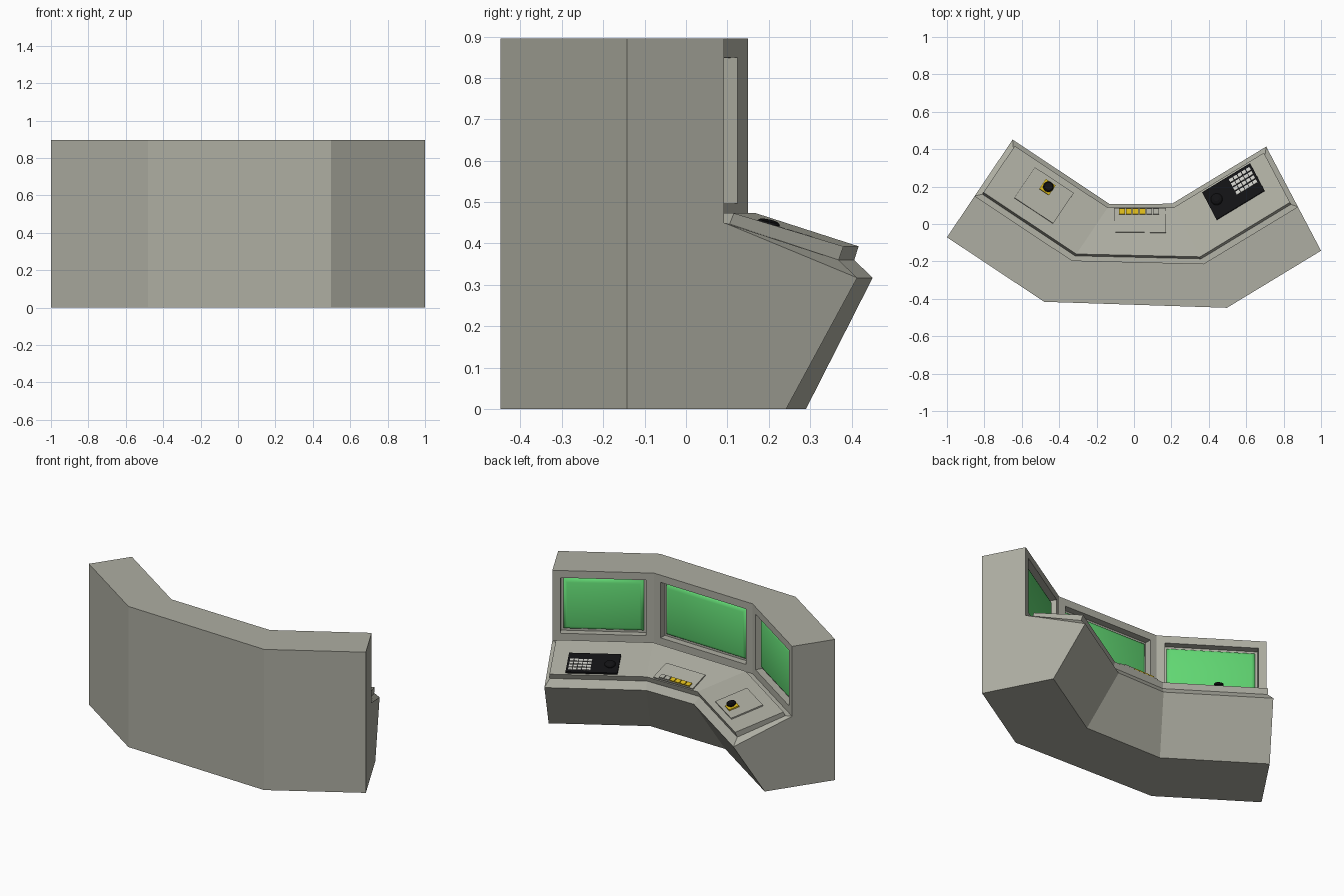
import bpy, bmesh, math
from mathutils import Vector

if "Cube" in bpy.data.objects:
    bpy.data.objects.remove(bpy.data.objects["Cube"])


def material(name, rgb):
    m = bpy.data.materials.new(name)
    m.diffuse_color = (*rgb, 1)
    m.use_nodes = True
    m.node_tree.nodes["Principled BSDF"].inputs["Base Color"].default_value = m.diffuse_color
    return m


GREY = material("console_grey", (0.42, 0.42, 0.36))
GREEN = material("screen_green", (0.12, 0.68, 0.17))
YELLOW = material("button_yellow", (0.70, 0.48, 0.01))
BLACK = material("control_black", (0.006, 0.006, 0.007))
PALE = material("key_pale_grey", (0.62, 0.62, 0.58))

# Plan of the console: four stations on the back outline, each with a depth direction
ORIGIN = [Vector(p) for p in ((-1, -.071), (-.48, -.416), (.497, -.448), (1, -.143))]
DEPTH = [Vector(p) for p in ((.558, .83), (.558, .83), (-.466, .885), (-.466, .885))]


def plan(seg, t, d):
    """Point at fraction t along a segment, at distance d from the back."""
    a = ORIGIN[seg] + DEPTH[seg] * d
    b = ORIGIN[seg + 1] + DEPTH[seg + 1] * d
    return a.lerp(b, t)


def new_object(name, bm, mats):
    bmesh.ops.recalc_face_normals(bm, faces=bm.faces)
    me = bpy.data.meshes.new(name)
    for m in mats:
        me.materials.append(m)
    bm.to_mesh(me)
    bm.free()
    ob = bpy.data.objects.new(name, me)
    bpy.context.collection.objects.link(ob)
    return ob


def loft(bm, profile, insets):
    """Sweep a (depth, height) profile through the stations; insets pull the ends in."""
    rings = []
    for seg, base in ((0, 0), (0, 1), (2, 0), (2, 1)):
        ring = []
        for (d, z), ins in zip(profile, insets):
            t = base
            if seg == 0 and base == 0:
                t = ins
            if seg == 2 and base == 1:
                t = 1 - ins
            p = plan(seg, t, d)
            ring.append(bm.verts.new((p.x, p.y, z)))
        rings.append(ring)
    n = len(profile)
    for a, b in zip(rings, rings[1:]):
        for i in range(n):
            j = (i + 1) % n
            bm.faces.new((a[i], a[j], b[j], b[i]))
    return rings


# Console body with three recessed, bulging screens
bm = bmesh.new()
body_profile = [(0, 0), (.435, 0), (.629, .317), (.266, .45), (.266, .895), (0, .895)]
rings = loft(bm, body_profile, [0] * 6)
for r in (rings[0], rings[-1]):
    bm.faces.new(r)
bmesh.ops.recalc_face_normals(bm, faces=bm.faces)
walls = [f for f in bm.faces
         if abs(f.normal.z) < .01 and f.normal.y > .3 and f.calc_center_median().z > .5
         and all(v.co.z > .44 for v in f.verts) and len(f.verts) == 4]
for thick, depth, green in ((.046, 0, 0), (.0005, -.042, 0), (.014, 0, 0),
                            (.004, .010, 1), (.007, .008, 1), (.012, .005, 1)):
    res = bmesh.ops.inset_individual(bm, faces=walls, thickness=thick, depth=depth,
                                     use_even_offset=True)
    for f in res["faces"]:
        if f not in walls:
            f.material_index = green
            f.smooth = bool(green)
for f in walls:
    f.material_index = 1
    f.smooth = True
new_object("console_body", bm, [GREY, GREEN])

# Sloping desk: bevelled rim carrying a raised slab
REAR, FRONT = (.308, .473), (.607, .393)
bm = bmesh.new()
desk_profile = [(.266, .45), (.296, .447), REAR, FRONT, (.594, .36), (.629, .317)]
e = .045
rings = loft(bm, desk_profile, [0, e, e, e, e, 0])
for r in (rings[0], rings[-1]):
    bm.faces.new((r[0], r[1], r[4], r[5]))
    bm.faces.new((r[1], r[2], r[3], r[4]))
new_object("desk_slab", bm, [GREY])


def surf(seg, a, d):
    """Point on the slab top; a is a fraction on the wings, and x on the middle."""
    if seg == 1:
        l, r = plan(1, 0, d).x, plan(1, 1, d).x
        a = (a - l) / (r - l)
    p = plan(seg, a, d)
    k = (d - REAR[0]) / (FRONT[0] - REAR[0])
    return Vector((p.x, p.y, REAR[1] + k * (FRONT[1] - REAR[1])))


def frame(seg, a, d):
    u = (surf(seg, a + .01, d) - surf(seg, a - .01, d)).normalized()
    n = u.cross(surf(seg, a, d + .01) - surf(seg, a, d - .01)).normalized()
    return u, n.cross(u), n


def prism(bm, low, high):
    a = [bm.verts.new(p) for p in low]
    b = [bm.verts.new(p) for p in high]
    bm.faces.new(a)
    bm.faces.new(b)
    for i in range(len(a)):
        j = (i + 1) % len(a)
        bm.faces.new((a[i], a[j], b[j], b[i]))


def plates(name, seg, boxes, h0, h1, mat):
    """Boxes lying on the desk, given as (a0, a1, d0, d1)."""
    bm = bmesh.new()
    for a0, a1, d0, d1 in boxes:
        n = frame(seg, (a0 + a1) / 2, (d0 + d1) / 2)[2]
        c = [surf(seg, a, d) for a, d in ((a0, d0), (a1, d0), (a1, d1), (a0, d1))]
        prism(bm, [p + n * h0 for p in c], [p + n * h1 for p in c])
    return new_object(name, bm, [mat])


def knob(name, seg, a, d, levels, mat):
    """Round control built from (radius, height) levels."""
    bm = bmesh.new()
    u, v, n = frame(seg, a, d)
    c = surf(seg, a, d)
    rings = [[bm.verts.new(c + n * h + (u * math.cos(k * math.pi / 8)
              + v * math.sin(k * math.pi / 8)) * r) for k in range(16)] for r, h in levels]
    bm.faces.new(rings[0])
    bm.faces.new(rings[-1])
    for p, q in zip(rings, rings[1:]):
        for i in range(16):
            j = (i + 1) % 16
            bm.faces.new((p[i], p[j], q[j], q[i]))
    return new_object(name, bm, [mat])


# Left wing: plate with a round push button on a yellow base
plates("left_plate", 0, [(.29, .69, .374, .57)], -.002, .008, GREY)
plates("push_button_base", 0, [(.425, .525, .486, .548)], .006, .016, YELLOW)
knob("push_button", 0, .48, .517,
     [(.017, .014), (.017, .022), (.028, .026), (.028, .034), (.022, .039)], BLACK)

# Middle: plate with a row of four yellow and two grey buttons
plates("middle_plate", 1, [(-.107, .171, .45, .6)], -.002, .008, GREY)
row = [(-.08 + i * .0365, -.08 + i * .0365 + .031, .561, .594) for i in range(6)]
plates("yellow_buttons", 1, row[:4], .006, .016, YELLOW)
plates("grey_buttons", 1, row[4:], .006, .016, GREY)

# Right wing: black keyboard with keys and a trackball
plates("keyboard", 2, [(.29, .80, .43, .595)], -.002, .012, BLACK)
keys = [(.56 + i * .045, .56 + i * .045 + .038, .486 + j * .025, .486 + j * .025 + .018)
        for i in range(5) for j in range(4)]
plates("keyboard_keys", 2, keys, .010, .017, PALE)
knob("trackball", 2, .378, .522,
     [(.032, .010), (.032, .016), (.026, .024), (.014, .029)], BLACK)
